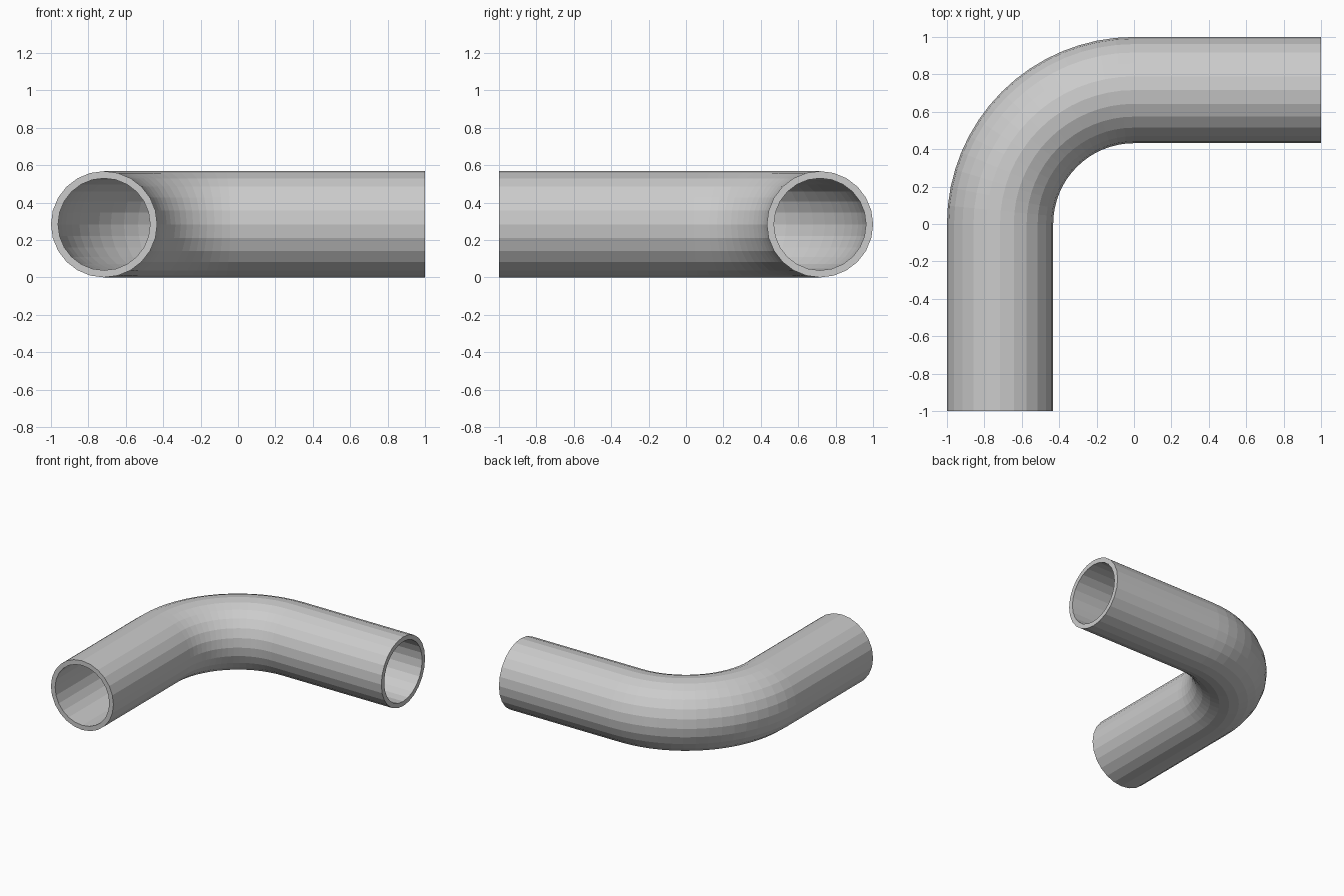
import bpy, bmesh
from math import sin, cos, pi

if "Cube" in bpy.data.objects:
    bpy.data.objects.remove(bpy.data.objects["Cube"])

SIDES, BEND_STEPS = 24, 16
R_OUT, R_IN = 0.284, 0.246
R_BEND = 1 - R_OUT

# Centreline stations: (position, outward direction in plan)
stations = [((-R_BEND, -1), (-1, 0))]
for i in range(BEND_STEPS + 1):
    a = pi - i * pi / 2 / BEND_STEPS
    d = (cos(a), sin(a))
    stations.append(((R_BEND * d[0], R_BEND * d[1]), d))
stations.append(((1, R_BEND), (0, 1)))

bm = bmesh.new()


def ring(station, r):
    (x, y), (dx, dy) = station
    verts = []
    for k in range(SIDES):
        t = 2 * pi * k / SIDES
        o = r * cos(t)
        verts.append(bm.verts.new((x + dx * o, y + dy * o, R_OUT + r * sin(t))))
    return verts


def bridge(a, b):
    for k in range(SIDES):
        n = (k + 1) % SIDES
        bm.faces.new((a[k], a[n], b[n], b[k]))


# Outer wall, inner wall and the two annular end rims
outer = [ring(s, R_OUT) for s in stations]
inner = [ring(s, R_IN) for s in stations]
for rings in (outer, inner):
    for a, b in zip(rings, rings[1:]):
        bridge(a, b)
bridge(outer[0], inner[0])
bridge(outer[-1], inner[-1])
bmesh.ops.recalc_face_normals(bm, faces=bm.faces)

mesh = bpy.data.meshes.new("elbow_pipe")
bm.to_mesh(mesh)
bm.free()
bpy.context.collection.objects.link(bpy.data.objects.new("elbow_pipe", mesh))
